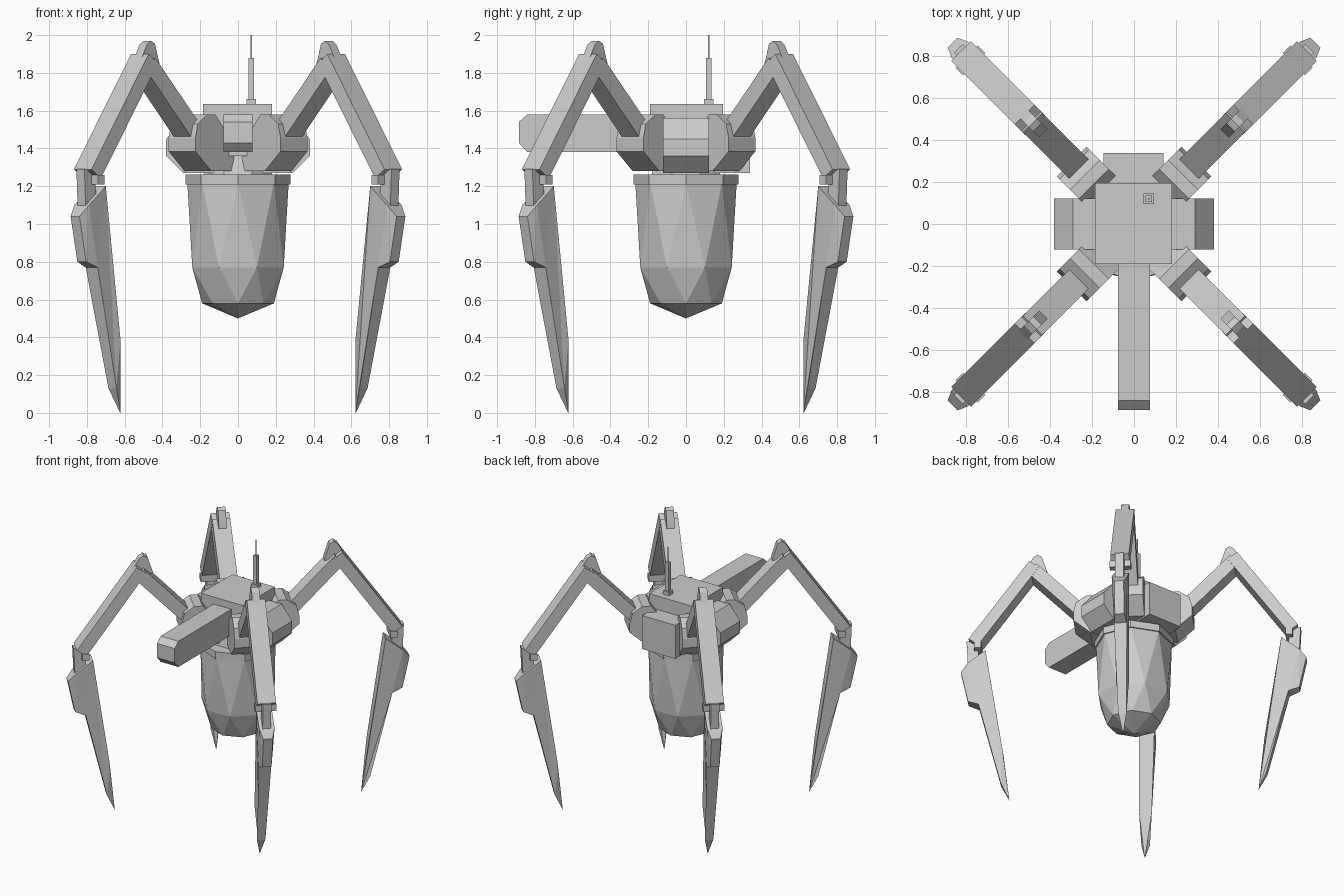
import bpy, bmesh, math
from mathutils import Vector, Matrix

if "Cube" in bpy.data.objects:
    bpy.data.objects.remove(bpy.data.objects["Cube"])


def finish(name, bm, angle=0.0):
    bmesh.ops.recalc_face_normals(bm, faces=bm.faces)
    me = bpy.data.meshes.new(name)
    bm.to_mesh(me)
    bm.free()
    ob = bpy.data.objects.new(name, me)
    ob.rotation_euler.z = angle
    bpy.context.collection.objects.link(ob)
    return ob


def prism(name, profile, h=0.05, angle=0.0):
    """Profile of (r, z[, half width]) points, given width sideways, then turned about z."""
    bm = bmesh.new()
    sides = []
    for s in (-1, 1):
        sides.append([bm.verts.new((p[0], s * (p[2] if len(p) > 2 else h), p[1])) for p in profile])
    n = len(profile)
    for i in range(n):
        j = (i + 1) % n
        bm.faces.new((sides[0][i], sides[0][j], sides[1][j], sides[1][i]))
    caps = [bm.faces.new(side) for side in sides]
    bmesh.ops.triangulate(bm, faces=caps)
    return finish(name, bm, angle)


def box(name, x0, x1, y0, y1, z0, z1):
    return prism_shift(name, [(x0, z0), (x1, z0), (x1, z1), (x0, z1)], (y1 - y0) / 2, (y0 + y1) / 2)


def prism_shift(name, profile, h, y):
    ob = prism(name, profile, h)
    ob.location.y = y
    return ob


def beam(name, a, b, thick, h, angle):
    """Straight limb between two (r, z) points."""
    a, b = Vector(a), Vector(b)
    d = (b - a).normalized()
    n = Vector((-d.y, d.x)) * thick / 2
    return prism(name, [tuple(a + n), tuple(b + n), tuple(b - n), tuple(a - n)], h, angle)


def hull(name, rings):
    """Convex faceted shell from rings of (radius, z, sides, turn)."""
    bm = bmesh.new()
    for r, z, n, turn in rings:
        for i in range(n):
            a = 2 * math.pi * (i + turn) / n
            bm.verts.new((r * math.cos(a), r * math.sin(a), z))
    bmesh.ops.convex_hull(bm, input=bm.verts)
    bmesh.ops.dissolve_limit(bm, angle_limit=0.01, verts=bm.verts, edges=bm.edges)
    return finish(name, bm)


# Central body and neck
box("body", -0.185, 0.18, -0.19, 0.195, 1.36, 1.635)
hull("neck", [(0.2, 1.25, 8, 0.5), (0.17, 1.37, 8, 0.5)])
box("rear_block", -0.145, 0.14, 0.15, 0.338, 1.27, 1.53)

# Side pods
for name, angle in (("right_pod", 0), ("left_pod", math.pi)):
    prism(name, [(0.1, 1.27), (0.29, 1.27), (0.38, 1.36), (0.38, 1.45), (0.29, 1.56), (0.1, 1.56)],
          0.122, angle)

# Front barrel with chamfered nose
prism("front_barrel", [(0.15, 1.38), (0.84, 1.38), (0.885, 1.43), (0.885, 1.54), (0.84, 1.58), (0.15, 1.58)],
      0.076, -math.pi / 2)

# Hanging faceted pod
hull("belly_collar", [(0.278, 1.208, 8, 0), (0.278, 1.263, 8, 0)])
hull("belly_pod", [(0.268, 1.215, 8, 0), (0.262, 0.77, 8, 0.5), (0.19, 0.58, 8, 0), (0.0, 0.5, 1, 0)])

# Antenna
box("antenna_base", 0.044, 0.096, 0.094, 0.146, 1.63, 1.662)
box("antenna_rod", 0.055, 0.085, 0.105, 0.135, 1.66, 1.88)
box("antenna_tip", 0.067, 0.074, 0.116, 0.124, 1.87, 2.0)

# Four identical diagonal legs
for i, side in enumerate(("back_right", "back_left", "front_left", "front_right")):
    a = math.radians(45 + 90 * i)
    prism(side + "_hip", [(0.1, 1.28), (0.30, 1.28), (0.42, 1.385), (0.42, 1.455), (0.40, 1.53),
                          (0.33, 1.58), (0.27, 1.58), (0.18, 1.48)], 0.1, a)
    beam(side + "_upper_leg", (0.31, 1.42), (0.715, 1.845), 0.095, 0.064, a)
    beam(side + "_middle_leg", (0.70, 1.875), (1.128, 1.265), 0.085, 0.066, a)
    prism(side + "_knee_tab", [(0.61, 1.83), (0.65, 1.955), (0.68, 1.97), (0.71, 1.95), (0.775, 1.83)], 0.028, a)
    prism(side + "_ankle", [(1.09, 1.08), (1.17, 1.08), (1.18, 1.29), (1.10, 1.29)], 0.03, a)
    prism(side + "_ankle_pin", [(1.075, 1.21), (1.125, 1.21), (1.125, 1.26), (1.075, 1.26)], 0.075, a)
    # Blade foot: width varies along the outline
    prism(side + "_blade", [(1.22, 1.04, 0.033), (1.17, 0.80, 0.033), (1.095, 0.77, 0.045),
                            (0.94, 0.13, 0.03), (0.88, 0.0, 0.002), (0.925, 0.39, 0.045),
                            (1.045, 1.2, 0.055), (1.17, 1.10, 0.055)], angle=a)
